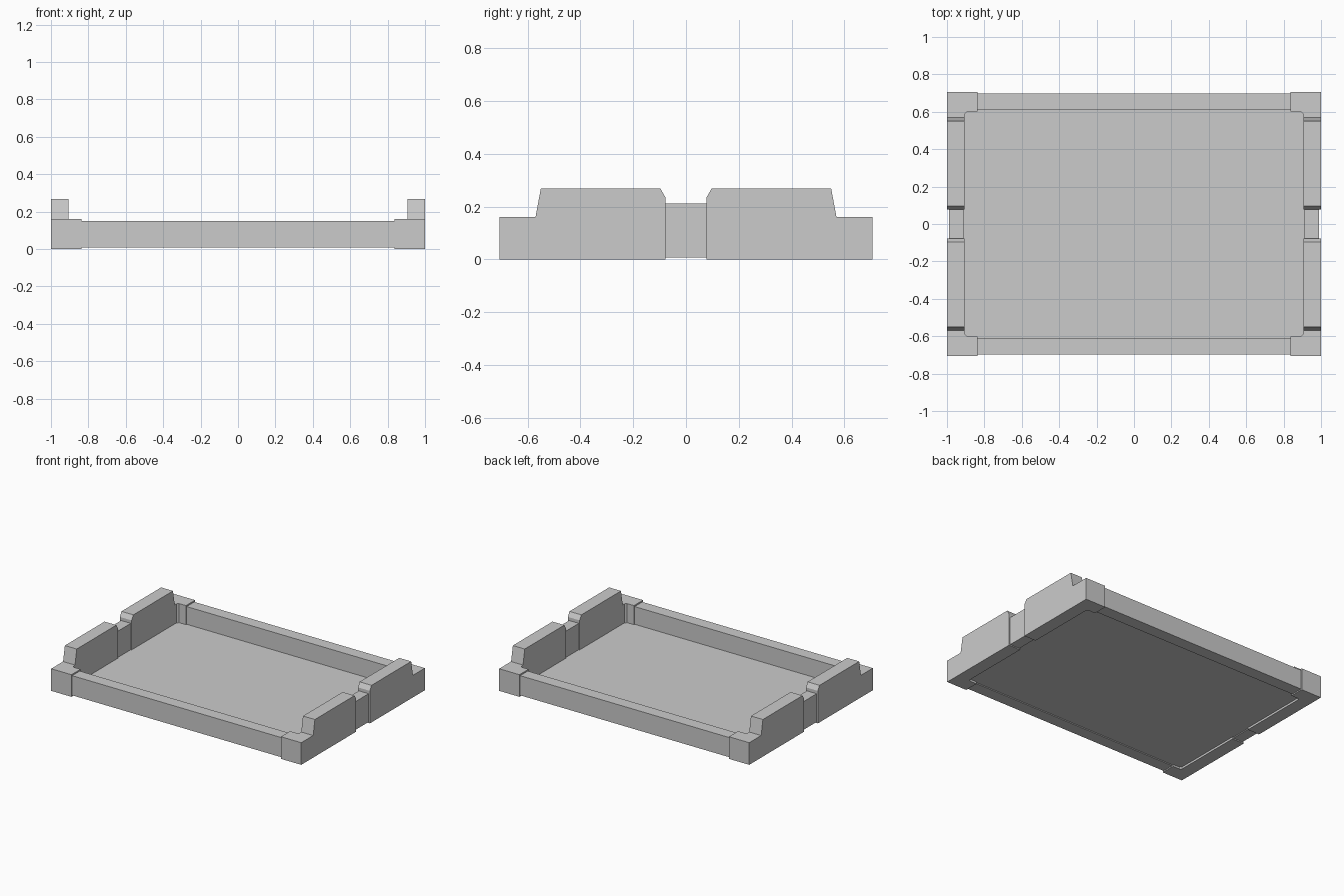
import bpy, bmesh
from mathutils import Vector

if "Cube" in bpy.data.objects:
    bpy.data.objects.remove(bpy.data.objects["Cube"])


def prism(name, points, offset, mirror=(False, False)):
    """Extrude a flat outline by an offset, optionally mirrored across x / y."""
    bm = bmesh.new()
    face = bm.faces.new([bm.verts.new(p) for p in points])
    ext = bmesh.ops.extrude_face_region(bm, geom=[face], use_keep_orig=True)
    verts = [g for g in ext["geom"] if isinstance(g, bmesh.types.BMVert)]
    bmesh.ops.translate(bm, vec=Vector(offset), verts=verts)
    bmesh.ops.recalc_face_normals(bm, faces=bm.faces)
    mesh = bpy.data.meshes.new(name)
    bm.to_mesh(mesh)
    bm.free()
    obj = bpy.data.objects.new(name, mesh)
    bpy.context.collection.objects.link(obj)
    if any(mirror):
        mod = obj.modifiers.new("Mirror", 'MIRROR')
        mod.use_axis = (mirror[0], mirror[1], False)
        mod.use_mirror_merge = False
    return obj


def box(name, lo, hi, mirror=(False, False)):
    (x0, y0, z0), (x1, y1, z1) = lo, hi
    outline = [(x0, y0, z0), (x1, y0, z0), (x1, y1, z0), (x0, y1, z0)]
    return prism(name, outline, (0, 0, z1 - z0), mirror)


# thin tray floor, slightly recessed underneath
box("floor", (-0.92, -0.63, 0.015), (0.92, 0.63, 0.022))

# long front and back rails
box("long_rail", (-0.85, 0.61, 0.008), (0.85, 0.698, 0.15), (False, True))

# low corner blocks with a small chamfer on the inside
corner = [(1, 0.706), (0.838, 0.706), (0.838, 0.602),
          (0.892, 0.602), (0.905, 0.589), (1, 0.589)]
prism("corner_block", [(x, y, 0) for x, y in corner], (0, 0, 0.16), (True, True))

# raised side walls with sloped shoulders
wall = [(0.589, 0), (0.589, 0.16), (0.57, 0.16), (0.55, 0.268),
        (0.097, 0.268), (0.078, 0.235), (0.078, 0)]
prism("side_wall", [(0.905, y, z) for y, z in wall], (0.095, 0, 0), (True, True))

# narrower links joining the two halves of each side wall
box("side_link", (0.912, -0.085, 0.008), (0.99, 0.085, 0.212), (True, False))
